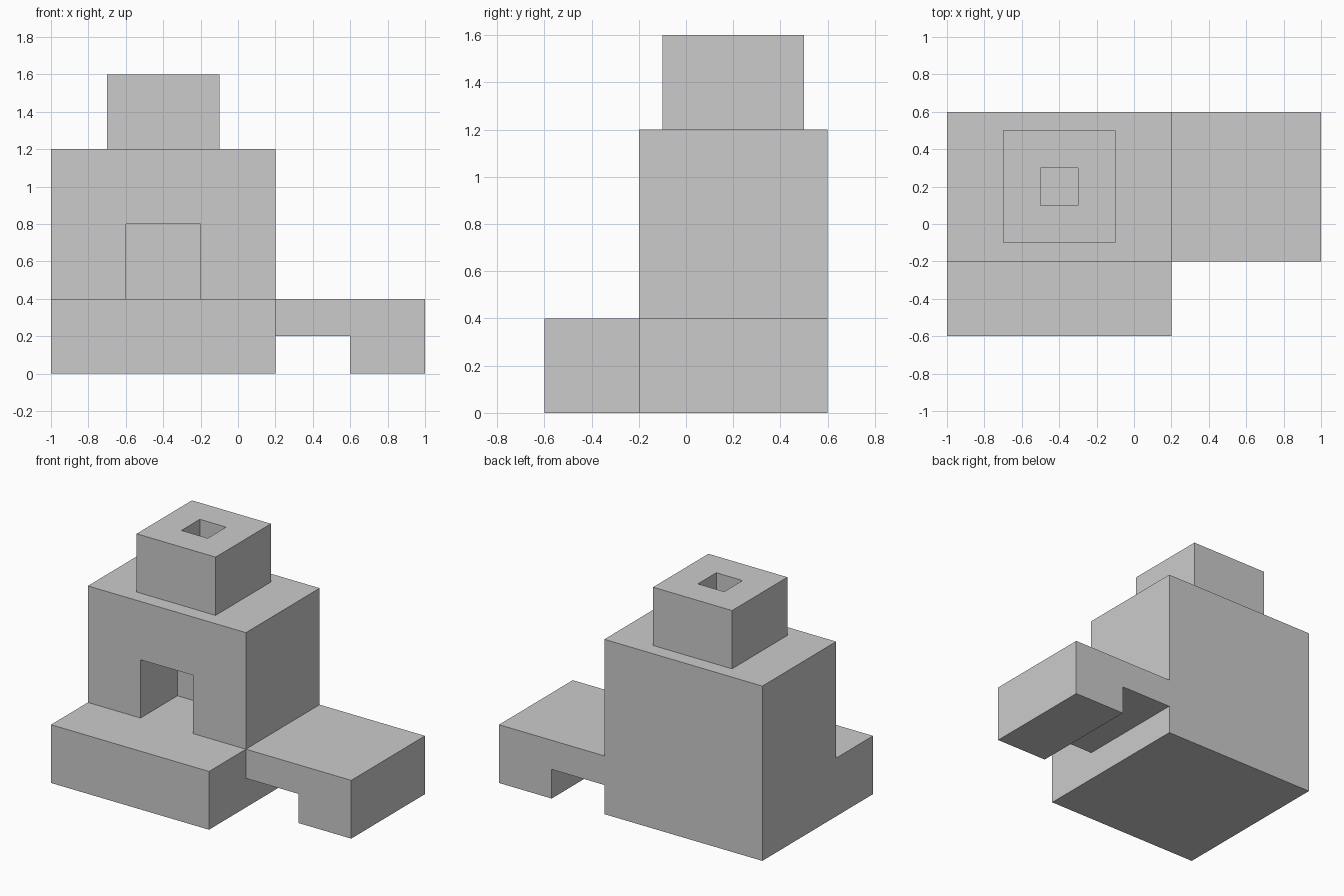
import bpy
import bmesh
from mathutils import Vector

cube = bpy.data.objects.get("Cube")
if cube:
    bpy.data.objects.remove(cube, do_unlink=True)

grey = bpy.data.materials.new("light_grey")
grey.use_nodes = True
grey.diffuse_color = (0.6, 0.6, 0.6, 1)
grey.node_tree.nodes["Principled BSDF"].inputs["Base Color"].default_value = grey.diffuse_color


def prism(name, outline, sweep):
    """Extrude a flat outline of 3D points along the sweep vector."""
    bm = bmesh.new()
    face = bm.faces.new([bm.verts.new(p) for p in outline])
    grown = bmesh.ops.extrude_face_region(bm, geom=[face], use_keep_orig=True)
    moved = [v for v in grown["geom"] if isinstance(v, bmesh.types.BMVert)]
    bmesh.ops.translate(bm, verts=moved, vec=Vector(sweep))
    bmesh.ops.recalc_face_normals(bm, faces=bm.faces)
    mesh = bpy.data.meshes.new(name)
    bm.to_mesh(mesh)
    bm.free()
    mesh.materials.append(grey)
    obj = bpy.data.objects.new(name, mesh)
    bpy.context.collection.objects.link(obj)
    return obj


def box(name, x, y, z):
    outline = [(x[0], y[0], z[0]), (x[1], y[0], z[0]), (x[1], y[1], z[0]), (x[0], y[1], z[0])]
    return prism(name, outline, (0, 0, z[1] - z[0]))


def cut(target, cutter):
    cutter.hide_render = True
    cutter.hide_viewport = True
    cutter.display_type = 'WIRE'
    mod = target.modifiers.new("opening", 'BOOLEAN')
    mod.operation = 'DIFFERENCE'
    mod.solver = 'EXACT'
    mod.object = cutter


# Main block with the front step, as one side profile
side = [(-0.6, 0), (0.6, 0), (0.6, 1.2), (-0.2, 1.2), (-0.2, 0.4), (-0.6, 0.4)]
body = prism("body_with_step", [(-1, y, z) for y, z in side], (1.2, 0, 0))

# Square recess in the front, level with the step
cut(body, box("recess_cutter", (-0.6, -0.2), (-0.3, 0.2), (0.4, 0.8)))

# Side bench standing on its outer leg
bench = [(0.2, 0.2), (0.6, 0.2), (0.6, 0), (1, 0), (1, 0.4), (0.2, 0.4)]
prism("side_bench", [(x, -0.2, z) for x, z in bench], (0, 0.8, 0))

# Chimney with a square flue
chimney = box("chimney", (-0.7, -0.1), (-0.1, 0.5), (1.2, 1.6))
cut(chimney, box("flue_cutter", (-0.5, -0.3), (0.1, 0.3), (1.1, 1.7)))
